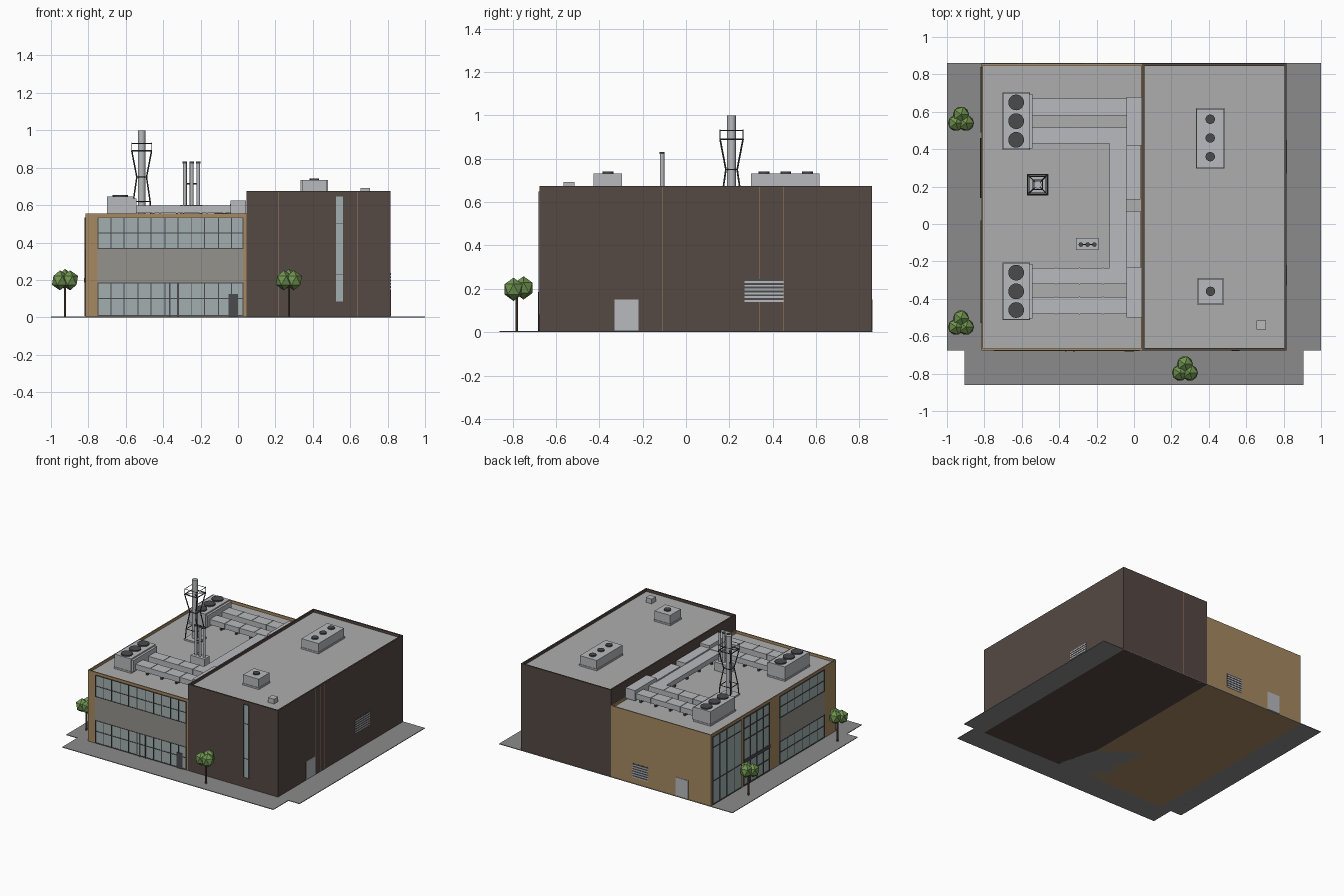
import bpy, bmesh, math
from mathutils import Vector, Matrix

if "Cube" in bpy.data.objects:
    bpy.data.objects.remove(bpy.data.objects["Cube"])


def material(name, r, g, b):
    m = bpy.data.materials.new(name)
    m.diffuse_color = (r, g, b, 1)
    m.use_nodes = True
    m.node_tree.nodes["Principled BSDF"].inputs["Base Color"].default_value = m.diffuse_color
    return m


TAN = material("tan_brick", .38, .25, .12)
BROWN = material("dark_brick", .09, .066, .056)
GLASS = material("window_glass", .36, .43, .43)
DARK = material("dark_metal", .07, .07, .075)
ROOF = material("roof_grey", .42, .42, .42)
METAL = material("duct_metal", .48, .49, .51)
PAVE = material("paving", .26, .26, .26)
PANEL = material("spandrel", .30, .29, .26)
LEAF = material("leaves", .16, .29, .08)
BARK = material("bark", .12, .08, .05)


def finish(name, bm, mats, smooth=False):
    me = bpy.data.meshes.new(name)
    bm.to_mesh(me)
    bm.free()
    ob = bpy.data.objects.new(name, me)
    bpy.context.collection.objects.link(ob)
    for m in mats:
        me.materials.append(m)
    if smooth:
        bpy.context.view_layer.objects.active = ob
        ob.select_set(True)
        bpy.ops.object.shade_smooth_by_angle()
        ob.select_set(False)
    return ob


def add_box(bm, b):
    x0, x1, y0, y1, z0, z1 = b
    mat = Matrix.Translation(((x0+x1)/2, (y0+y1)/2, (z0+z1)/2)) @ Matrix.Diagonal((x1-x0, y1-y0, z1-z0, 1))
    return bmesh.ops.create_cube(bm, size=1, matrix=mat)["verts"]


def boxes(name, items, mat):
    bm = bmesh.new()
    for b in items:
        add_box(bm, b)
    return finish(name, bm, [mat])


def rods(name, items, mat, sides=16):
    """items: (start, end, radius)"""
    bm = bmesh.new()
    for a, b, r in items:
        a, b = Vector(a), Vector(b)
        d = b - a
        m = Matrix.Translation((a+b)/2) @ d.to_track_quat('Z', 'Y').to_matrix().to_4x4()
        bmesh.ops.create_cone(bm, cap_ends=True, segments=sides, radius1=r, radius2=r, depth=d.length, matrix=m)
    return finish(name, bm, [mat], sides > 8)


# Building blocks with a sunken roof behind a parapet
X0, XM, X1, Y0, Y1 = -.815, .045, .815, -.675, .857


def block(name, x0, x1, top, mat, rim):
    bm = bmesh.new()
    add_box(bm, (x0, x1, Y0, Y1, 0, top))
    face = max(bm.faces, key=lambda f: f.calc_center_median().z)
    bmesh.ops.inset_region(bm, faces=[face], thickness=rim)
    ext = bmesh.ops.extrude_discrete_faces(bm, faces=[face])["faces"][0]
    bmesh.ops.translate(bm, verts=ext.verts, vec=(0, 0, -.02))
    ext.material_index = 1
    finish(name, bm, [mat, ROOF])


block("low_wing", X0, XM, .555, TAN, .012)
block("tall_wing", XM, X1, .675, BROWN, .016)
boxes("paving", [(-1, 1, -.675, .86, 0, .005), (-.905, .905, -.86, -.675, 0, .005)], PAVE)


# Wall fittings: u runs along the wall, d is how far the fitting stands out
def on_wall(side, u0, u1, z0, z1, d):
    return {"front": (u0, u1, Y0-d, Y0+.002, z0, z1), "back": (u0, u1, Y1-.002, Y1+d, z0, z1),
            "west": (X0-d, X0+.002, u0, u1, z0, z1), "east": (X1-.002, X1+d, u0, u1, z0, z1)}[side]


def window(name, side, u0, u1, z0, z1, us=(), zs=(), w=.006):
    boxes(name + "_glass", [on_wall(side, u0, u1, z0, z1, .002)], GLASS)
    bars = [on_wall(side, u-w/2, u+w/2, z0, z1, .005) for u in (u0+w/2, u1-w/2, *us)]
    bars += [on_wall(side, u0, u1, z-w/2, z+w/2, .005) for z in (z0+w/2, z1-w/2, *zs)]
    boxes(name + "_frame", bars, DARK)


def steps(a, b, n):
    return [a + (b-a)*i/n for i in range(1, n)]


def louvre(name, side, u0, u1, z0, z1):
    boxes(name + "_back", [on_wall(side, u0, u1, z0, z1, .001)], DARK)
    boxes(name + "_slats", [on_wall(side, u0, u1, z, z+(z1-z0)/12, .003)
                            for z in [z0, *steps(z0, z1, 6)]], METAL)


# Front glazing
bays = (-.68, -.61, -.535, -.465, -.39, -.32, -.25, -.18, -.105, -.035)
window("front_upper_window", "front", -.75, .03, .365, .535, bays, (.45,), .005)
window("front_lower_window", "front", -.75, .03, .008, .185, bays, (.10,), .005)
boxes("front_spandrel", [on_wall("front", -.75, .03, .185, .365, .003)], PANEL)
boxes("front_doors", [on_wall("front", -.05, 0, .005, .125, .006),
                      on_wall("front", -.37, -.36, .005, .185, .007),
                      on_wall("front", -.325, -.315, .005, .185, .007)], DARK)
window("stair_window", "front", .52, .565, .08, .65, (), (.23, .5), .004)

# West glazing
window("west_tall_window", "west", .49, .84, .008, .535, steps(.49, .84, 4), (.19, .45))
window("west_entry_window", "west", .14, .46, .008, .535, steps(.14, .46, 4), (.10, .36, .45), .008)
boxes("entry_canopy", [on_wall("west", .14, .46, .185, .21, .008)], DARK)
wb = steps(-.53, .02, 6)
window("west_upper_window", "west", -.53, .02, .365, .535, wb, (.45,))
window("west_lower_window", "west", -.53, .02, .008, .185, wb, (.10,))
boxes("west_spandrel", [on_wall("west", -.53, .02, .185, .365, .003)], PANEL)

# Side doors, louvres and masonry joints
boxes("service_doors", [on_wall("east", -.33, -.22, .008, .15, .003),
                        on_wall("back", -.62, -.51, .008, .15, .003)], METAL)
louvre("east_louvre", "east", .27, .45, .14, .245)
louvre("back_louvre", "back", -.275, -.14, .05, .16)
joints = [on_wall("east", y, y+.002, .005, .67, .001) for y in (-.22, -.16, -.11, .34, .45)]
joints += [on_wall("front", x, x+.002, .005, .67, .001) for x in (.215, .64)]
joints += [on_wall("back", .26, .262, .005, .67, .001)]
boxes("wall_joints", joints, TAN)


# Rooftop cooling units with fans
def unit(name, x0, x1, y0, y1, z0, z1, r, fans):
    cx = (x0+x1)/2
    boxes(name + "_body", [(x0, x1, y0, y1, z0+.012, z1),
                           (x0-.004, x1+.004, y0-.004, y1+.004, z0, z0+.012)], METAL)
    rods(name + "_fans", [((cx, y, z1-.005), (cx, y, z1+.009), r) for y in fans], DARK, 24)


L, H = .535, .655
unit("tall_roof_large_unit", .335, .48, .3, .615, H, .733, .025, (.56, .46, .36))
unit("tall_roof_small_unit", .342, .476, -.426, -.295, H, .733, .025, (-.36,))
boxes("roof_hatch", [(.655, .705, -.565, -.515, H, .692)], METAL)
for tag, c in (("rear", .55), ("near", -.36)):
    unit(tag + "_chiller", -.7, -.56, c-.15, c+.15, L, .645, .042, (c-.1, c, c+.1))
    boxes(tag + "_chiller_hood", [(-.56, -.543, c-.145, c+.145, L+.01, .635)], METAL)

# Ducts on feet
runs = [(.58, .67), (.43, .515), (-.32, -.235), (-.48, -.39)]
ducts, feet = [], []
for a, b in runs:
    xs = [-.543, *steps(-.543, -.04, 4), -.04]
    ducts += [(-.543, -.04, a, b, .557, .598)]
    ducts += [(x-.003, x+.003, a-.003, b+.003, .555, .601) for x in xs[1:-1]]
    feet += [(x-.04, x-.028, a+.005, b-.005, L, .558) for x in xs[1:]]
ducts += [(-.13, -.04, -.235, .43, .557, .595),
          (-.04, .042, .42, .68, .545, .625), (-.04, .042, -.5, -.23, .545, .625),
          (-.043, .035, .13, .42, .55, .605), (-.043, .035, -.23, .07, .55, .605)]
feet += [(-.125, -.045, y, y+.012, L, .558) for y in (-.15, 0, .15, .3)]
boxes("roof_ducts", ducts, METAL)
boxes("duct_feet", feet, DARK)

# Main stack with waisted lattice tower and railed platform
cx, cy = -.515, .21
boxes("stack_base", [(cx-.057, cx+.057, cy-.057, cy+.057, L, L+.012)], METAL)
rods("stack", [((cx, cy, L), (cx, cy, 1), .02)], METAL, 20)
prof = [(.05, L), (.045, .62), (.026, .75), (.053, .89)]
corner = [(-1, -1), (1, -1), (1, 1), (-1, 1)]


def pt(i, w, z):
    return (cx + corner[i % 4][0]*w, cy + corner[i % 4][1]*w, z)


tower = []
for i in range(4):
    for (w0, z0), (w1, z1) in zip(prof, prof[1:]):
        tower.append((pt(i, w0, z0), pt(i, w1, z1), .004))
    for w, z, r in ((.045, .62, .003), (.026, .75, .003), (.053, .89, .004), (.053, .93, .002)):
        tower.append((pt(i, w, z), pt(i+1, w, z), r))
    tower.append((pt(i, .053, .89), pt(i, .053, .935), .002))
    tower.append((pt(i, .053, .89), pt(i, .012, .89), .003))
rods("stack_tower", tower, DARK, 6)

# Three flues
boxes("flue_base", [(-.31, -.19, -.14, -.075, L, .6)], METAL)
fx = (-.284, -.248, -.212)
rods("flues", [((x, -.11, L), (x, -.11, .825), .01) for x in fx], METAL)
rods("flue_caps", [((x, -.11, .822), (x, -.11, .832), .012) for x in fx], DARK)
rods("flue_brace", [((-.29, -.11, .715), (-.206, -.11, .715), .004)], DARK, 6)

# Trees: thin trunk and three faceted leaf clumps
for n, (x, y) in enumerate([(-.925, .555), (-.925, -.535), (.272, -.78)]):
    rods(f"tree_trunk_{n}", [((x, y, 0), (x, y, .19), .006)], BARK, 8)
    bm = bmesh.new()
    for k in range(3):
        a = math.radians(90 + 120*k)
        bmesh.ops.create_icosphere(bm, subdivisions=2 if k < 0 else 1, radius=.048, matrix=Matrix.Translation(
            (x + .031*math.cos(a), y + .031*math.sin(a), .198 + .006*(k == 0))))
    bmesh.ops.scale(bm, vec=(1, 1, 1.12), verts=bm.verts, space=Matrix.Translation((-x, -y, -.2)))
    finish(f"tree_leaves_{n}", bm, [LEAF])
